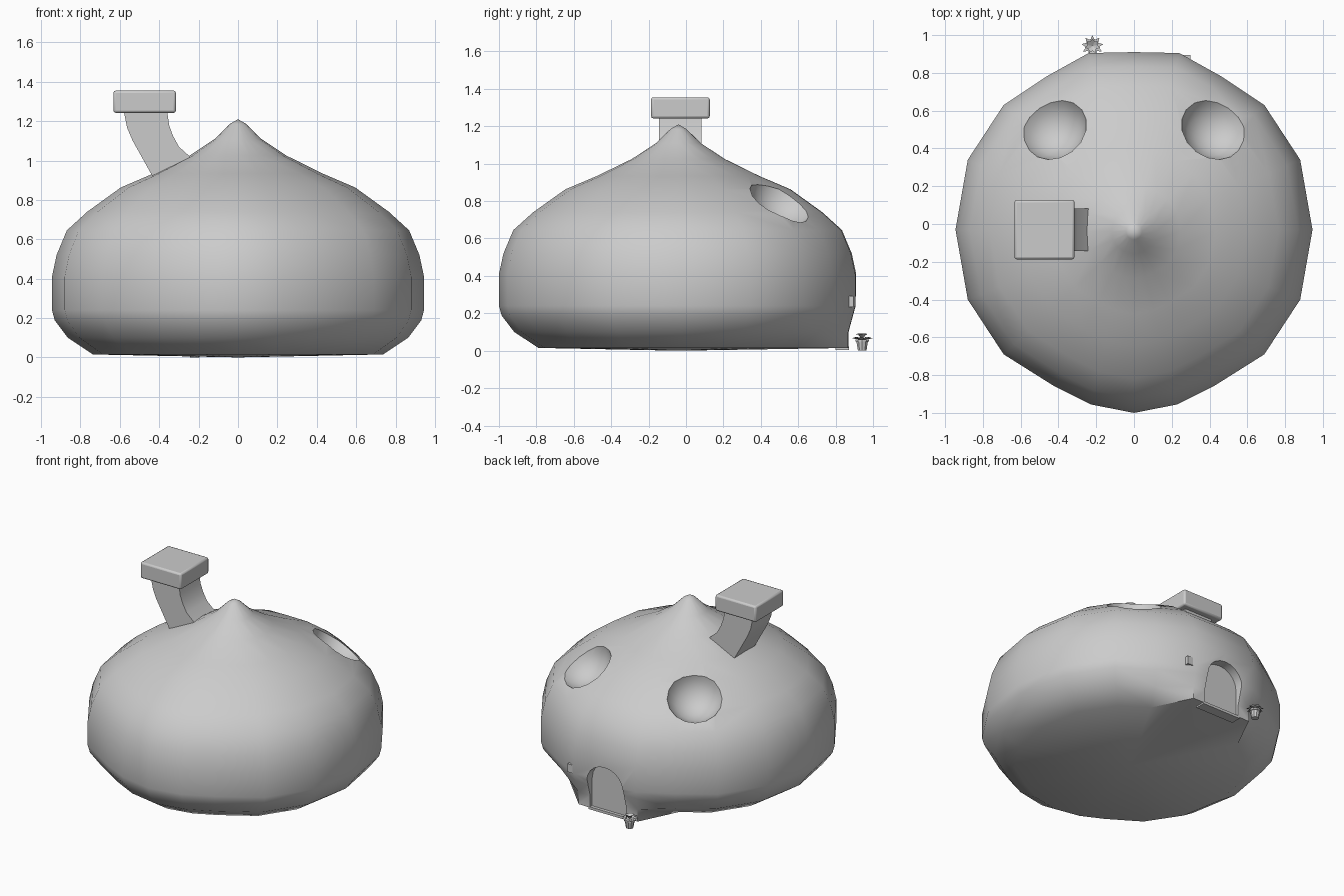
import bpy, bmesh, math
from mathutils import Vector

if "Cube" in bpy.data.objects:
    bpy.data.objects.remove(bpy.data.objects["Cube"])

CY = -0.04  # the roof tip sits slightly forward of centre


def make(name, verts, faces, angle=35):
    me = bpy.data.meshes.new(name)
    me.from_pydata(verts, [], faces)
    bm = bmesh.new()
    bm.from_mesh(me)
    bmesh.ops.recalc_face_normals(bm, faces=bm.faces)
    bm.to_mesh(me)
    bm.free()
    ob = bpy.data.objects.new(name, me)
    bpy.context.collection.objects.link(ob)
    if angle:
        smooth(ob, angle)
    return ob


def smooth(ob, angle):
    bpy.ops.object.select_all(action='DESELECT')
    bpy.context.view_layer.objects.active = ob
    ob.select_set(True)
    bpy.ops.object.shade_smooth_by_angle(angle=math.radians(angle))


def loft(name, rings, angle=35, caps=True):
    n = len(rings[0])
    verts = [p for r in rings for p in r]
    faces = [(k*n+i, k*n+(i+1) % n, (k+1)*n+(i+1) % n, (k+1)*n+i)
             for k in range(len(rings)-1) for i in range(n)]
    if caps:
        faces += [tuple(range(n)), tuple(range(len(verts)-n, len(verts)))]
    return make(name, verts, faces, angle)


def box(name, x, y, z, bevel=0):
    ring = [(x[0], y[0]), (x[1], y[0]), (x[1], y[1]), (x[0], y[1])]
    ob = loft(name, [[(a, b, h) for a, b in ring] for h in z], 0)
    if bevel:
        m = ob.modifiers.new("bevel", 'BEVEL')
        m.width, m.segments = bevel, 2
        smooth(ob, 40)
    return ob


def cut(ob, cutter):
    cutter.hide_render = True
    m = ob.modifiers.new("cut", 'BOOLEAN')
    m.operation, m.solver, m.object = 'DIFFERENCE', 'EXACT', cutter
    bpy.ops.object.select_all(action='DESELECT')
    bpy.context.view_layer.objects.active = ob
    ob.select_set(True)
    bpy.ops.object.modifier_apply(modifier=m.name)
    bpy.data.objects.remove(cutter, do_unlink=True)


# Bulbous body: half plan outline scaled by a vertical profile
half = [(0, .91), (.24, .905), (.465, .78), (.69, .63), (.88, .34), (.945, -.03),
        (.88, -.40), (.69, -.69), (.42, -.86), (.23, -.955), (0, -1.0)]
plan = half + [(-x, y) for x, y in half[-2:0:-1]]
profile = [(.015, .78), (.10, .915), (.188, .985), (.24, 1), (.41, 1), (.52, .975), (.645, .92),
           (.74, .81), (.863, .63), (.934, .455), (1.025, .26), (1.11, .125), (1.185, .045)]
rings = []
for z, s in profile:
    ring = []
    for x, y in plan:
        near_door = y > .85 and z < .24
        sy = max(s, .96) if near_door else s
        ring.append((x*sy, CY + (y-CY)*sy, z))
    rings.append(ring)
n = len(plan)
verts = [p for r in rings for p in r] + [(0, CY, 0), (0, CY, 1.21)]
faces = [(k*n+i, k*n+(i+1) % n, (k+1)*n+(i+1) % n, (k+1)*n+i)
         for k in range(len(rings)-1) for i in range(n)]
top = (len(rings)-1)*n
for i in range(n):
    j = (i+1) % n
    faces += [(j, i, len(verts)-2), (top+i, top+j, len(verts)-1)]
body = make("house_body", verts, faces, 0)

# Two round window hollows
for sx in (-1, 1):
    nrm = Vector((sx*.35, .46, .81)).normalized()
    pos = Vector((sx*.41, .49, .775)) + nrm*.095
    bpy.ops.mesh.primitive_uv_sphere_add(segments=16, ring_count=10, radius=.195, location=pos)
    c = bpy.context.object
    c.rotation_euler = nrm.to_track_quat('Z', 'Y').to_euler()
    cut(body, c)


# Arched doorway and door panel
def arch(w, base, spring, rise):
    return [(-w, base), (w, base)] + [
        (w*math.cos(math.pi*i/10), spring + rise*math.sin(math.pi*i/10)) for i in range(11)]


def arch_block(name, shape, y0, y1):
    return loft(name, [[(x, y, z) for x, z in shape] for y in (y0, y1)], 0)


cut(body, arch_block("door_cutter", arch(.14, .02, .22, .13), .845, 1.1))
smooth(body, 48)
arch_block("door", arch(.137, .02, .22, .127), .82, .85)
box("door_step", (-.15, .15), (.80, .872), (.004, .022))

# Small wall plate beside the door
box("wall_plate", (.24, .30), (.85, .895), (.235, .292))

# Bent square chimney: left and right edge points of each section
sections = [((-.39, .85), (-.19, .95)), ((-.44, .93), (-.25, 1.025)), ((-.49, 1.02), (-.30, 1.07)),
            ((-.535, 1.10), (-.33, 1.125)), ((-.563, 1.165), (-.35, 1.18)), ((-.58, 1.25), (-.36, 1.25))]
loft("chimney", [[(l[0], -.144, l[1]), (r[0], -.144, r[1]), (r[0], .082, r[1]), (l[0], .082, l[1])]
                 for l, r in sections], 40)
box("chimney_cap", (-.633, -.315), (-.187, .127), (1.242, 1.355), .012)

# Potted plant by the door
px, py = -.22, .942


def circle(r, z, k=10):
    return [(px+r*math.cos(2*math.pi*i/k), py+r*math.sin(2*math.pi*i/k), z) for i in range(k)]


loft("plant_pot", [circle(r, z) for r, z in
                   ((.024, 0), (.032, .048), (.037, .048), (.037, .06), (.028, .06))], 30)
leaf_v, leaf_f = [], []
for layer, (reach, tip, count) in enumerate(((.058, .068, 9), (.04, .085, 7))):
    for i in range(count):
        a = 2*math.pi*(i + .25 + layer*.5)/count
        d, t = Vector((math.cos(a), math.sin(a), 0)), Vector((-math.sin(a), math.cos(a), 0))
        o = Vector((px, py, .058))
        mid = o + d*reach*.55 + Vector((0, 0, tip-.052))
        b = len(leaf_v)
        leaf_v += [o, mid + t*.012, o + d*reach + Vector((0, 0, tip-.06)), mid - t*.012]
        leaf_f.append((b, b+1, b+2, b+3))
make("plant_leaves", leaf_v, leaf_f, 0)
